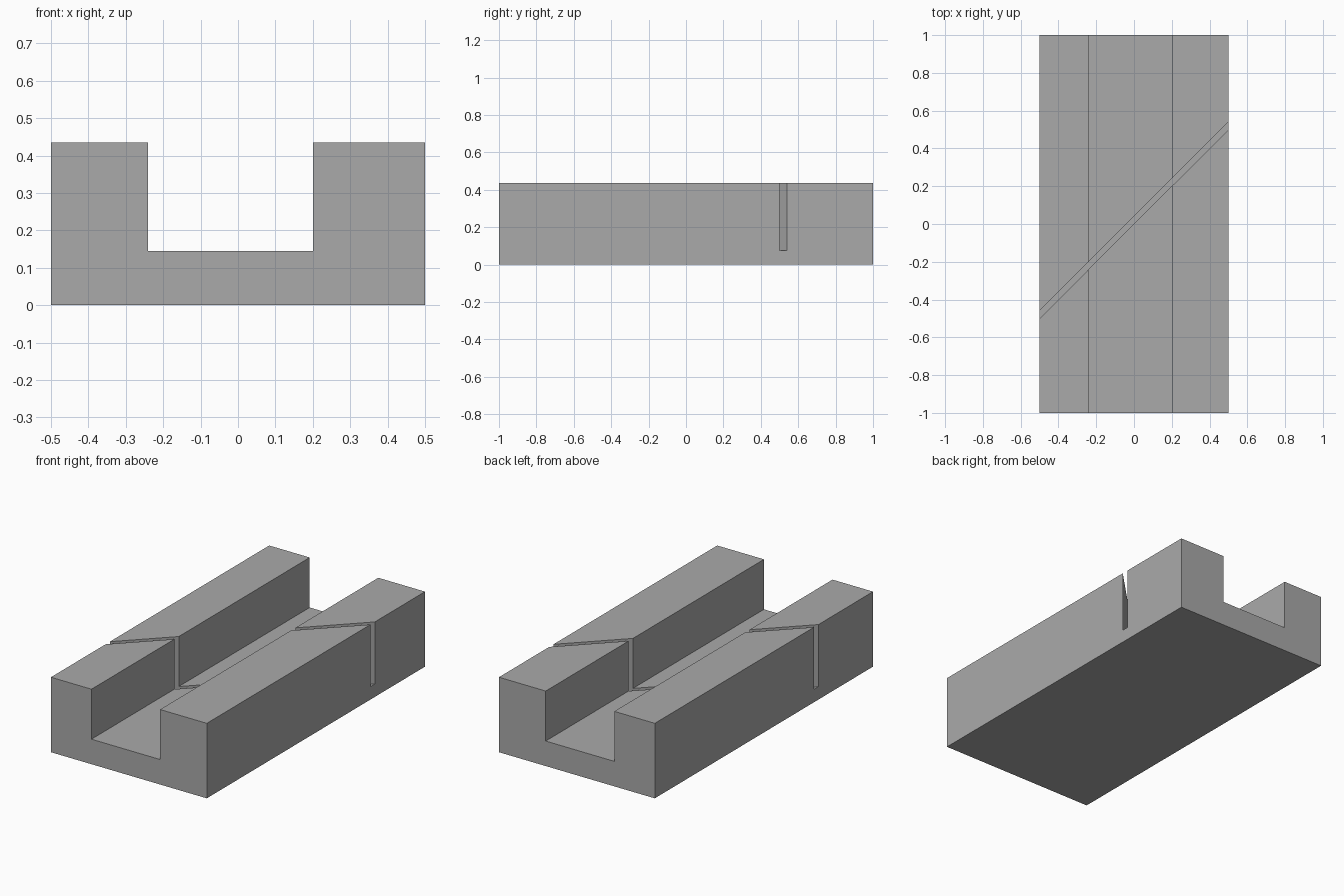
import bpy
import bmesh
from mathutils import Vector

cube = bpy.data.objects.get("Cube")
if cube:
    bpy.data.objects.remove(cube, do_unlink=True)

GREY = (0.4, 0.4, 0.4, 1.0)
grey = bpy.data.materials.new("plain grey")
grey.use_nodes = True
grey.diffuse_color = GREY
grey.node_tree.nodes["Principled BSDF"].inputs["Base Color"].default_value = GREY


def prism(name, profile, start, sweep):
    """Extrude a closed profile of 3D points along a sweep vector."""
    bm = bmesh.new()
    face = bm.faces.new([bm.verts.new(Vector(p) + Vector(start)) for p in profile])
    extruded = bmesh.ops.extrude_face_region(bm, geom=[face])["geom"]
    verts = [g for g in extruded if isinstance(g, bmesh.types.BMVert)]
    bmesh.ops.translate(bm, verts=verts, vec=sweep)
    bmesh.ops.recalc_face_normals(bm, faces=bm.faces)
    mesh = bpy.data.meshes.new(name)
    bm.to_mesh(mesh)
    bm.free()
    mesh.materials.append(grey)
    obj = bpy.data.objects.new(name, mesh)
    bpy.context.collection.objects.link(obj)
    return obj


# Block with a lengthwise channel
HALF_W, TOP, FLOOR = 0.5, 0.435, 0.145
LEFT, RIGHT = 0.2, -0.24
section = [(-HALF_W, 0), (HALF_W, 0), (HALF_W, TOP), (LEFT, TOP),
           (LEFT, FLOOR), (RIGHT, FLOOR), (RIGHT, TOP), (-HALF_W, TOP)]
block = prism("channel_block", [(x, 0, z) for x, z in section], (0, -1, 0), (0, 2, 0))

# Narrow diagonal saw slot through both walls and into the floor
SLOT_W, SLOT_Z, REACH = 0.04, 0.075, 0.6
slot = [(0, 0, SLOT_Z), (0, SLOT_W, SLOT_Z), (0, SLOT_W, 0.6), (0, 0, 0.6)]
cutter = prism("slot_cutter", slot, (-REACH, -REACH, 0), (2 * REACH, 2 * REACH, 0))
cutter.hide_render = True
cutter.hide_set(True)
cutter.display_type = 'WIRE'

cut = block.modifiers.new("diagonal slot", 'BOOLEAN')
cut.operation = 'DIFFERENCE'
cut.solver = 'EXACT'
cut.object = cutter
